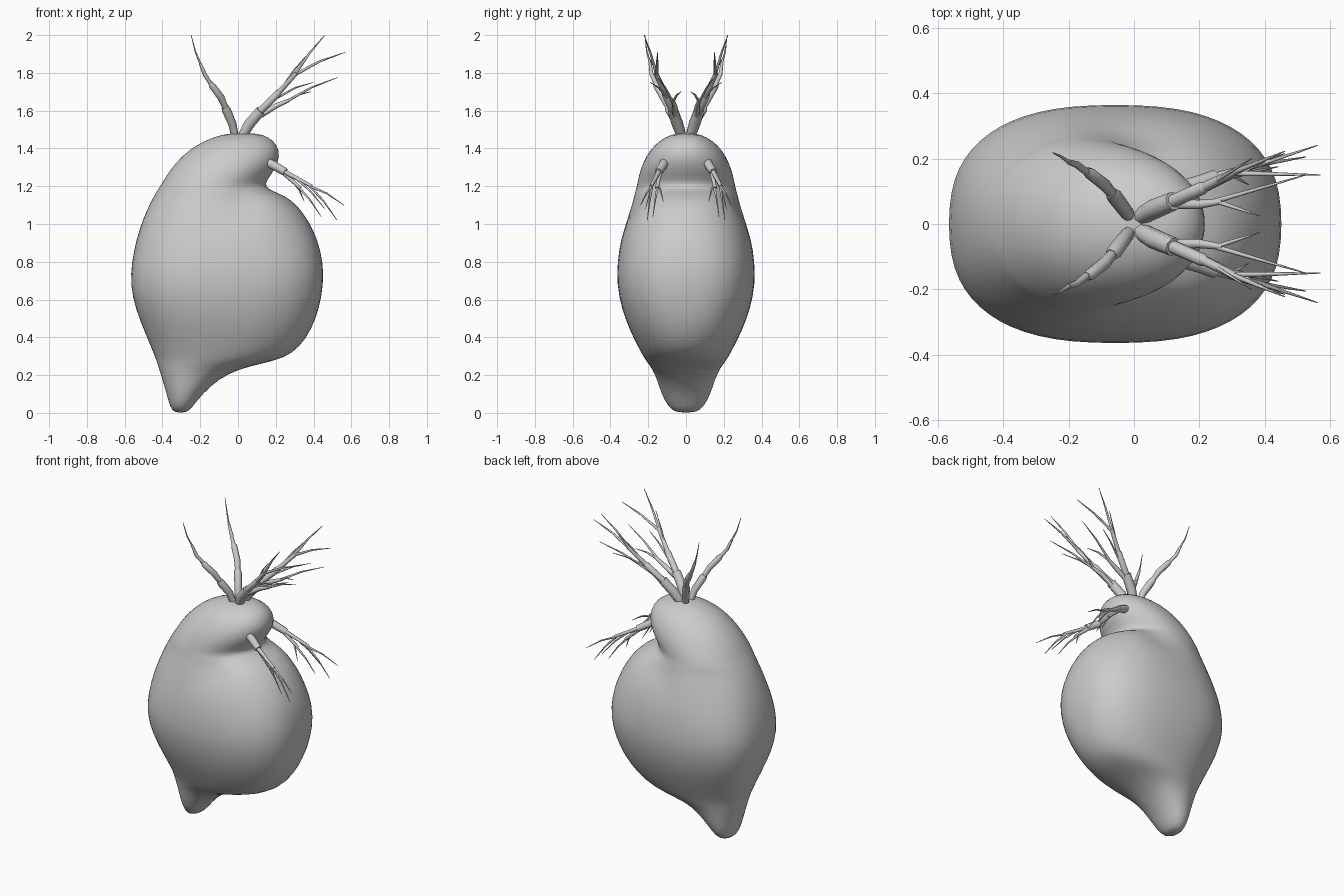
import bpy, bmesh
from math import cos, sin, pi, exp

# Body: stacked oval sections (z, back x, belly x, half width)
ROWS = [
    (0, -.335, -.275, .05), (.03, -.36, -.24, .095), (.1, -.378, -.19, .13),
    (.18, -.402, -.10, .155), (.23, -.418, 0, .178), (.26, -.428, .12, .2),
    (.29, -.438, .25, .222), (.35, -.463, .33, .255), (.44, -.50, .39, .3),
    (.55, -.545, .432, .342), (.68, -.573, .455, .368), (.8, -.565, .453, .365),
    (.92, -.54, .423, .347), (1.02, -.507, .375, .322), (1.1, -.472, .315, .297),
    (1.15, -.445, .25, .279), (1.175, -.43, .18, .27), (1.2, -.414, .145, .262),
    (1.23, -.395, .152, .256), (1.29, -.358, .198, .242), (1.36, -.298, .225, .212),
    (1.42, -.22, .208, .167), (1.46, -.13, .165, .112), (1.482, -.05, .10, .05),
]
SIDES = 32


def spow(v, p):
    return abs(v) ** p * (1 if v >= 0 else -1)


def build_body():
    bm = bmesh.new()
    rings = []
    for z, x0, x1, w in ROWS:
        n = 2.1 + .45 * exp(-((z - .7) / .3) ** 2)
        ring = []
        for i in range(SIDES):
            a = 2 * pi * i / SIDES
            x = (x0 + x1) / 2 + (x1 - x0) / 2 * spow(cos(a), 2 / n)
            y = w * spow(sin(a), 2 / n)
            # soft groove running from the neck fold down each flank
            gx = .1 + (z - 1.2) * .7
            y *= 1 - .14 * exp(-((x - gx) / .11) ** 2 - ((z - 1.13) / .1) ** 2)
            ring.append(bm.verts.new((x, y, z)))
        rings.append(ring)
    for a, b in zip(rings, rings[1:]):
        for i in range(SIDES):
            j = (i + 1) % SIDES
            bm.faces.new((a[i], a[j], b[j], b[i]))
    bm.faces.new(rings[0][::-1])
    bm.faces.new(rings[-1])
    for f in bm.faces:
        f.smooth = True
    me = bpy.data.meshes.new("body")
    bm.to_mesh(me)
    bm.free()
    ob = bpy.data.objects.new("body", me)
    bpy.context.collection.objects.link(ob)
    ob.modifiers.new("Subdivision", 'SUBSURF').levels = 1
    ob.modifiers["Subdivision"].render_levels = 1


def limb(name, strands):
    """Tapered tubes of (x, y, z, radius) points, mirrored across y."""
    cu = bpy.data.curves.new(name, 'CURVE')
    cu.dimensions = '3D'
    cu.bevel_depth = 1
    cu.bevel_resolution = 2
    cu.use_fill_caps = True
    for pts in strands:
        sp = cu.splines.new('POLY')
        sp.points.add(len(pts) - 1)
        for p, (x, y, z, r) in zip(sp.points, pts):
            p.co = (x, y, z, 1)
            p.radius = r
    ob = bpy.data.objects.new(name, cu)
    bpy.context.collection.objects.link(ob)
    bpy.ops.object.select_all(action='DESELECT')
    bpy.context.view_layer.objects.active = ob
    ob.select_set(True)
    bpy.ops.object.convert(target='MESH')
    ob = bpy.context.object
    bpy.ops.object.shade_smooth_by_angle(angle=.9)
    m = ob.modifiers.new("Mirror", 'MIRROR')
    m.use_axis = (False, True, False)


def hair(a, b, r=.007):
    """Slightly bent bristle from a to b."""
    mid = [(p + q) / 2 for p, q in zip(a, b)]
    mid[2] += .012
    return [(*a, r), (*mid, r * .65), (*b, .0015)]


build_body()

# Rear feelers: three swollen segments and a bristle
limb("rear_feeler", [
    [(-.015, .025, 1.46, .02), (-.03, .045, 1.53, .022), (-.06, .085, 1.6, .024), (-.07, .095, 1.62, .019)],
    [(-.06, .085, 1.6, .015), (-.09, .12, 1.67, .019), (-.135, .155, 1.73, .018), (-.145, .16, 1.745, .013)],
    [(-.14, .155, 1.735, .011), (-.175, .182, 1.79, .011), (-.2, .19, 1.85, .008)],
    [(-.2, .19, 1.85, .006), (-.225, .207, 1.91, .004), (-.248, .218, 2.0, .0015)],
])

# Front feelers: stout base, two branches, bristles
limb("front_feeler", [
    [(.02, .022, 1.46, .026), (.06, .045, 1.53, .031), (.12, .07, 1.6, .029)],
    [(.11, .066, 1.59, .02), (.21, .11, 1.69, .02), (.22, .113, 1.7, .014)],
    [(.21, .11, 1.69, .015), (.31, .16, 1.8, .012)],
    [(.12, .06, 1.575, .015), (.2, .06, 1.625, .014), (.27, .07, 1.655, .009)],
    hair((.3, .155, 1.79), (.46, .222, 2.0), .009),
    hair((.3, .155, 1.79), (.57, .15, 1.91), .009),
    hair((.22, .113, 1.7), (.36, .2, 1.89)),
    hair((.25, .07, 1.645), (.525, .15, 1.775), .008),
    hair((.25, .07, 1.645), (.385, .025, 1.7), .008),
    hair((.21, .1, 1.67), (.4, .19, 1.75)),
])

# Cheek feelers: short stem with drooping bristles
limb("cheek_feeler", [
    [(.14, .108, 1.335, .024), (.19, .122, 1.31, .024), (.25, .145, 1.275, .021)],
    [(.24, .142, 1.28, .013), (.39, .185, 1.2, .009)],
    [(.23, .135, 1.28, .012), (.33, .155, 1.19, .009)],
    hair((.38, .18, 1.2), (.56, .24, 1.1)),
    hair((.38, .18, 1.2), (.525, .205, 1.02)),
    hair((.32, .15, 1.195), (.44, .175, 1.04)),
    hair((.3, .15, 1.215), (.35, .12, 1.12)),
    hair((.31, .165, 1.24), (.46, .215, 1.08)),
])
